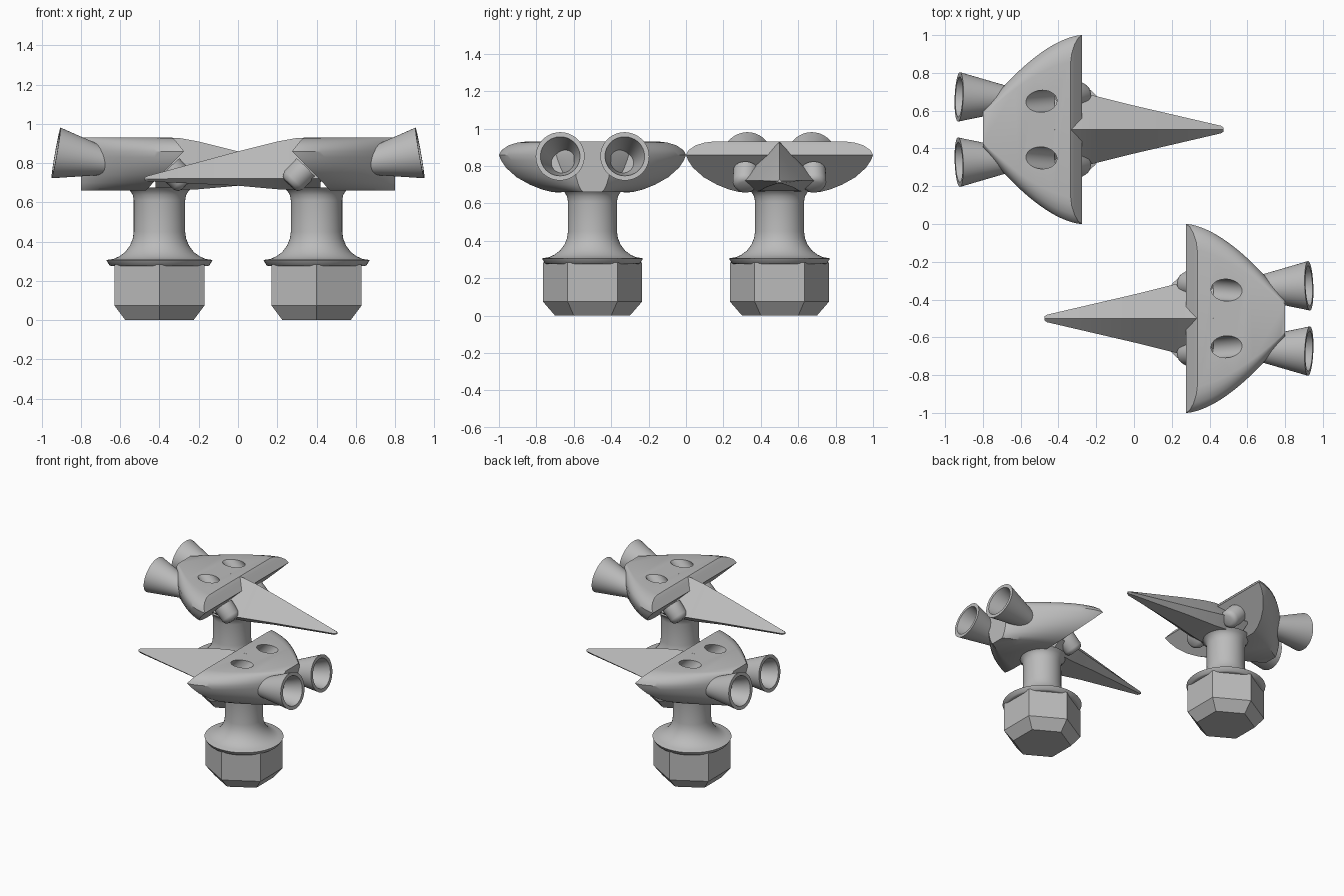
import bpy, bmesh, math
from mathutils import Vector, Matrix

cube = bpy.data.objects.get("Cube")
if cube:
    bpy.data.objects.remove(cube, do_unlink=True)

grey = bpy.data.materials.new("plain_grey")
grey.use_nodes = True
colour = (0.5, 0.5, 0.5, 1)
grey.diffuse_color = colour
grey.node_tree.nodes["Principled BSDF"].inputs["Base Color"].default_value = colour


def loft(name, rings, angle=30):
    """Skin equal-length closed rings, cap both ends, shade smooth by angle."""
    bm = bmesh.new()
    loops = [[bm.verts.new(p) for p in ring] for ring in rings]
    n = len(loops[0])
    for a, b in zip(loops, loops[1:]):
        for i in range(n):
            j = (i + 1) % n
            bm.faces.new((a[i], a[j], b[j], b[i]))
    bm.faces.new(loops[0])
    bm.faces.new(loops[-1])
    bmesh.ops.recalc_face_normals(bm, faces=bm.faces)
    mesh = bpy.data.meshes.new(name)
    bm.to_mesh(mesh)
    bm.free()
    mesh.materials.append(grey)
    obj = bpy.data.objects.new(name, mesh)
    bpy.context.collection.objects.link(obj)
    shade(obj, angle)
    return obj


def select(obj):
    bpy.ops.object.select_all(action='DESELECT')
    obj.select_set(True)
    bpy.context.view_layer.objects.active = obj


def shade(obj, angle):
    select(obj)
    bpy.ops.object.shade_smooth_by_angle(angle=math.radians(angle))


def lathe(name, profile, origin, axis=(0, 0, 1), sides=48, angle=35):
    """Turn (radius, distance) points around an axis."""
    turn = Vector(axis).to_track_quat('Z', 'Y').to_matrix().to_4x4()
    place = Matrix.Translation(origin) @ turn
    rings = []
    for r, d in profile:
        ring = []
        for i in range(sides):
            a = math.pi / 2 + math.tau * i / sides
            ring.append(place @ Vector((r * math.cos(a), r * math.sin(a), d)))
        rings.append(ring)
    return loft(name, rings, angle)


def half_width(x):
    return 0.5 - 0.4 * ((x - 0.275) / 0.525) ** 1.65


# Swept wing: levels give height, leading edge and span factor
LEVELS = [(.66, .47, .5), (.675, .456, .63), (.70, .432, .75), (.74, .393, .87),
          (.79, .344, .95), (.83, .305, .985), (.86, .275, 1), (.885, .295, .975),
          (.91, .315, .91), (.925, .33, .82), (.93, .335, .74)]
STEPS = 24


def wing():
    rings = []
    for z, lead, span in LEVELS:
        xs = [lead + (0.8 - lead) * (i / STEPS) ** 1.3 for i in range(STEPS + 1)]
        side = [(x, span * half_width(x), z) for x in xs]
        rings.append(side + [(x, -y, z) for x, y, z in reversed(side)])
    return loft("wing", rings, 32)


# Pointed beak: stations give x, half width, ridge, edge and keel heights
STATIONS = [(-.475, .01, .728, .72, .712), (-.46, .02, .735, .72, .707),
            (0, .127, .86, .722, .685), (.2, .177, .91, .722, .667),
            (.3, .2, .928, .722, .664), (.42, .22, .931, .722, .664)]


def beak():
    rings = []
    for x, w, ridge, edge, keel in STATIONS:
        rings.append([(x, 0, ridge), (x, w, edge), (x, w * .6, keel),
                      (x, -w * .6, keel), (x, -w, edge)])
    return loft("beak", rings, 20)


def build_unit():
    parts = []
    body = wing()
    parts += [body, beak()]

    # Hex nut foot with chamfered bottom
    parts.append(lathe("hex_foot", [(.2, 0), (.265, .075), (.265, .285)],
                       (.4, 0, 0), sides=6, angle=10))
    # Flange and waisted column
    parts.append(lathe("column", [(.245, .275), (.255, .28), (.27, .305), (.262, .308),
                                  (.235, .312), (.205, .325), (.175, .347), (.15, .38),
                                  (.136, .415), (.131, .45), (.131, .61), (.136, .638),
                                  (.15, .66), (.17, .675)], (.4, 0, 0)))
    for side, label in ((1, "a"), (-1, "b")):
        # Rear nozzles
        parts.append(lathe("nozzle_" + label,
                           [(.065, 0), (.131, .27), (.106, .27), (.055, .07)],
                           (.661, side * .162, .805), (.985, side * .04, .174)))
        # Slanted intake bores in the wing top
        slant = Vector((.7, -side * .06, .7)).normalized()
        mouth = Vector((.49, side * .15, .93))
        cutter = lathe("bore_cutter", [(.058, -.16), (.058, .15)], mouth, slant)
        cutter.hide_render = True
        cut = body.modifiers.new("bore", 'BOOLEAN')
        cut.operation, cut.object, cut.solver = 'DIFFERENCE', cutter, 'EXACT'
        select(body)
        bpy.ops.object.modifier_apply(modifier=cut.name)
        bpy.data.objects.remove(cutter, do_unlink=True)
        # Rounded stub under the leading edge
        parts.append(lathe("stub_" + label, [(.035, -.02), (.055, -.012), (.066, .01),
                                             (.068, .1)],
                           (.275, side * .185, .705), slant, 32, 50))
    shade(body, 32)
    return parts


# Two identical units facing opposite ways
for prefix, matrix in (("front_", Matrix.Translation((0, -.5, 0))),
                       ("rear_", Matrix.Rotation(math.pi, 4, 'Z')
                        @ Matrix.Translation((0, -.5, 0)))):
    for part in build_unit():
        part.data.transform(matrix)
        part.name = prefix + part.name.split(".")[0]
